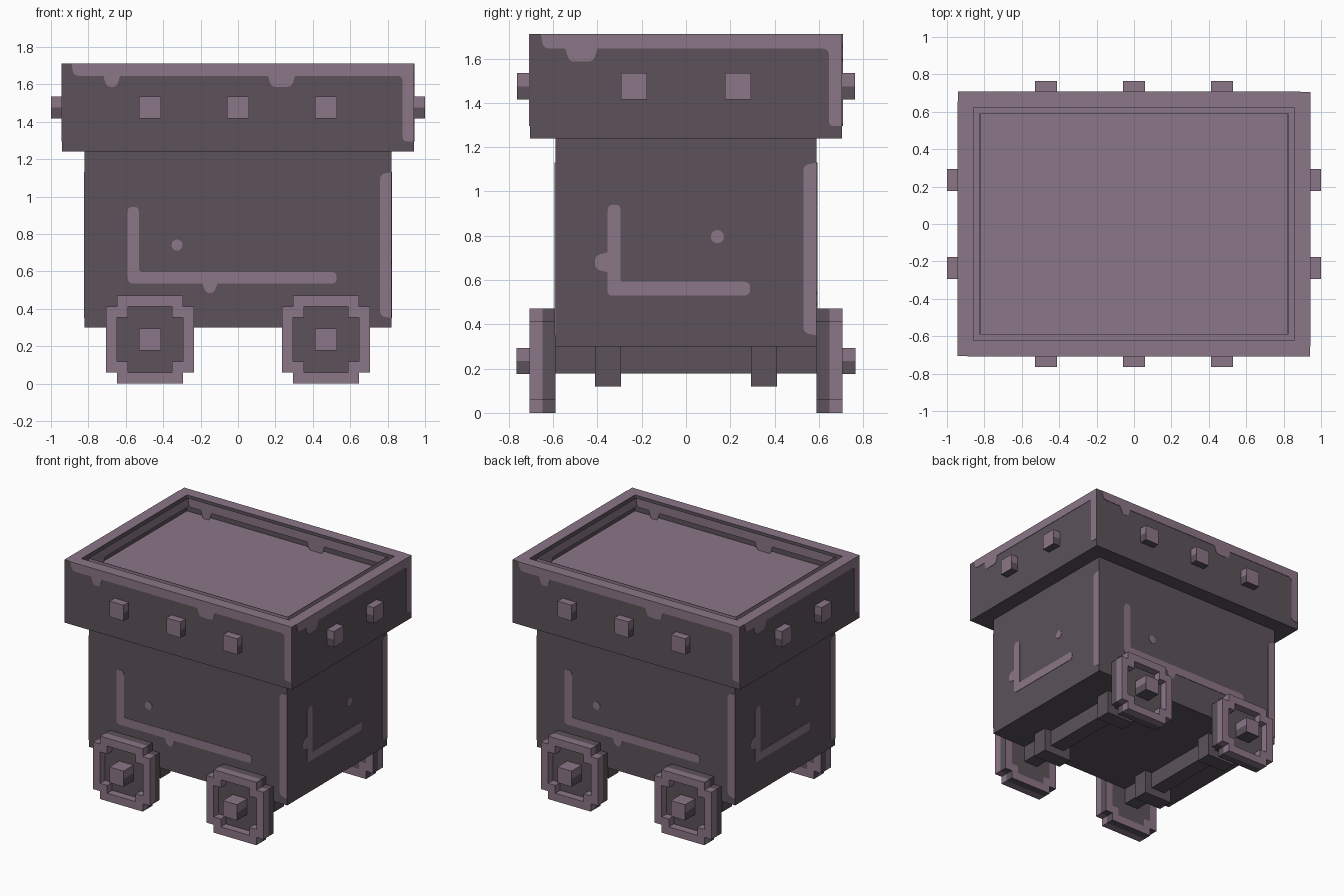
import bpy, bmesh, math
from mathutils import Matrix, Vector

if "Cube" in bpy.data.objects:
    bpy.data.objects.remove(bpy.data.objects["Cube"])

PX = 0.0588  # modelling unit of the chunky style


def material(name, rgb):
    m = bpy.data.materials.new(name)
    m.diffuse_color = (*rgb, 1)
    m.use_nodes = True
    m.node_tree.nodes["Principled BSDF"].inputs["Base Color"].default_value = m.diffuse_color
    return m


DARK = material("dark iron", (0.107, 0.084, 0.102))
LIGHT = material("worn light iron", (0.258, 0.181, 0.242))


def turn(k):
    return Matrix.Rotation(k * math.pi / 2, 4, 'Z')


def finish(name, bm, matrix=Matrix(), rule=None):
    """Rule returns True for light faces, in local space."""
    bmesh.ops.recalc_face_normals(bm, faces=bm.faces[:])
    if rule:
        for f in bm.faces:
            f.material_index = int(rule(f.normal, f.calc_center_median()))
    bm.transform(matrix)
    me = bpy.data.meshes.new(name)
    bm.to_mesh(me)
    bm.free()
    me.materials.append(DARK)
    me.materials.append(LIGHT)
    ob = bpy.data.objects.new(name, me)
    bpy.context.collection.objects.link(ob)
    return ob


def box_bm(lo, hi):
    bm = bmesh.new()
    lo, hi = Vector(lo), Vector(hi)
    bmesh.ops.create_cube(bm, size=1)
    for v in bm.verts:
        v.co = (lo + hi) / 2 + v.co * (hi - lo)
    return bm


def rounded(pts):
    """Outline from (u, z[, radius]) corners."""
    out, n = [], len(pts)
    for i, p in enumerate(pts):
        c = Vector(p[:2])
        if len(p) == 2:
            out.append(c)
            continue
        a = c + (Vector(pts[i - 1][:2]) - c).normalized() * p[2]
        b = c + (Vector(pts[(i + 1) % n][:2]) - c).normalized() * p[2]
        for t in (0, .25, .5, .75, 1):
            out.append(a * (1 - t) ** 2 + c * 2 * t * (1 - t) + b * t * t)
    return out


def paint(name, outline, d, k):
    """Thin light plate lying on the local plane y = d, facing -y, turned k quarter turns."""
    bm = bmesh.new()
    f = bm.faces.new([bm.verts.new((u, d, z)) for u, z in outline])
    r = bmesh.ops.extrude_face_region(bm, geom=[f])
    for v in r["geom"]:
        if isinstance(v, bmesh.types.BMVert):
            v.co.y -= 0.003
    finish(name, bm, turn(k), lambda n, c: True)


def stud(name, u, d0, d1, z, k):
    """Square stud: light cap and upper half, dark lower half."""
    bm = box_bm((u - PX, -d1, z - PX), (u + PX, -d0, z + PX))
    bmesh.ops.bisect_plane(bm, geom=bm.verts[:] + bm.edges[:] + bm.faces[:],
                           plane_co=(0, 0, z), plane_no=(0, 0, 1))
    finish(name, bm, turn(k), lambda n, c: n.y < -.5 or c.z > z)


def rim_edge(left, right, drips, strip):
    """Worn band along the rim top, with drips and an optional corner strip."""
    p = [(left, 1.71), (left + (.01 if strip else 0), 1.645, .03)]
    for a, b in drips:
        p += [(a, 1.645), (a + .018, 1.586, .025), (b - .018, 1.586, .025), (b, 1.645)]
    if strip:
        p += [(right - .06, 1.645, .03), (right - .06, 1.295, .025), (right, 1.295)]
    else:
        p += [(right, 1.645)]
    return rounded(p + [(right, 1.71)])


def dot(u, z):
    return [(u + .03 * math.cos(i * math.pi / 6), z + .03 * math.sin(i * math.pi / 6))
            for i in range(12)]


# Cart body
finish("cart_body", box_bm((-.82, -.59, .30), (.82, .59, 1.245)))

# Rim with the sunken load surface
bm = box_bm((-.94, -.705, 1.24), (.94, .705, 1.71))
top = max(bm.faces, key=lambda f: f.calc_center_median().z)
bmesh.ops.inset_region(bm, faces=[top], thickness=.115)
r = bmesh.ops.extrude_face_region(bm, geom=[top])
for v in r["geom"]:
    if isinstance(v, bmesh.types.BMVert):
        v.co.z -= .12
if top.is_valid:
    bmesh.ops.delete(bm, geom=[top], context='FACES_ONLY')
finish("rim", bm, rule=lambda n, c: abs(n.z) > .5 and c.z > 1.4)

# Worn marks on the front/back (long) and right/left (short) sides
long_mark = rounded([
    (-.59, .945, .026), (-.59, .535, .03), (-.19, .535), (-.172, .484, .022),
    (-.128, .484, .022), (-.11, .535), (.527, .535, .028), (.527, .597, .028),
    (-.53, .597, .02), (-.53, .945, .026)])
short_mark = rounded([
    (-.354, .94, .026), (-.354, .725), (-.412, .71, .025), (-.412, .65, .025),
    (-.354, .635), (-.354, .53, .02), (.29, .53, .028), (.29, .593, .028),
    (-.295, .593, .01), (-.295, .94, .026)])
LONG = dict(body=(.82, .59), rim=(.94, .705), mark=long_mark, dot=dot(-.326, .74),
            drips=[(-.72, -.63), (.16, .305)], start=-.89, studs=(-.47, 0, .47))
SHORT = dict(body=(.59, .82), rim=(.705, .94), mark=short_mark, dot=dot(.142, .796),
             drips=[(-.545, -.40)], start=-.655, studs=(-.235, .235))

for k, side in enumerate(("front", "right", "back", "left")):
    s = (LONG, SHORT)[k % 2]
    half, d = s["body"]
    rhalf, rd = s["rim"]
    paint(side + "_worn_mark", s["mark"], -d, k)
    paint(side + "_worn_dot", s["dot"], -d, k)
    paint(side + "_worn_corner", rounded([
        (half, 1.13), (half - .06, 1.12, .03), (half - .06, .36, .03), (half, .35)]), -d, k)
    paint(side + "_rim_wear", rim_edge(s["start"], rhalf, s["drips"], True), -rd, k)
    # inner rim wall on the opposite side of the opening
    paint(side + "_inner_rim_wear",
          rim_edge(.115 - rhalf, rhalf - .115, s["drips"], False), rd - .115, k)
    for u in s["studs"]:
        stud(side + "_rivet", u, rd - .005, rd + PX, 1.475, k)


def stepped(r):
    """Square outline with notched corners, r units in half width."""
    q = [(r, 1 - r), (r, r - 1), (r - 1, r - 1), (r - 1, r),
         (1 - r, r), (1 - r, r - 1), (-r, r - 1), (-r, 1 - r),
         (1 - r, 1 - r), (1 - r, -r), (r - 1, -r), (r - 1, 1 - r)]
    return [(a * PX, b * PX) for a, b in q]


def wheel(name, u, k):
    """Lofted wheel: raised light ring over a dark disc."""
    bm = bmesh.new()
    loops = [[bm.verts.new((u + a, y, b + 4 * PX)) for a, b in stepped(r)]
             for r, y in ((3, -.648), (3, -.706), (4, -.706), (4, -.648), (4, -.59), (3, -.59))]
    for band, mat in enumerate((1, 1, 1, 0, 1)):
        A, B = loops[band], loops[band + 1]
        for i in range(12):
            j = (i + 1) % 12
            bm.faces.new((A[i], A[j], B[j], B[i])).material_index = mat
    bm.faces.new(loops[0])
    bm.faces.new(loops[-1])
    finish(name, bm, turn(k))


# Wheels, hubs, axles and axle collars
for x, end in ((-.47, "left"), (.47, "right")):
    for k, side in ((0, "front"), (2, "back")):
        u = x if k == 0 else -x
        wheel(f"{side}_{end}_wheel", u, k)
        stud(f"{side}_{end}_hub", u, .645, .765, 4 * PX, k)
    finish(end + "_axle", box_bm((x - PX, -.60, .178), (x + PX, .60, .302)))
    for y in (-.352, .352):
        finish(end + "_axle_collar",
               box_bm((x - 2 * PX, y - PX, .12), (x + 2 * PX, y + PX, .31)))
